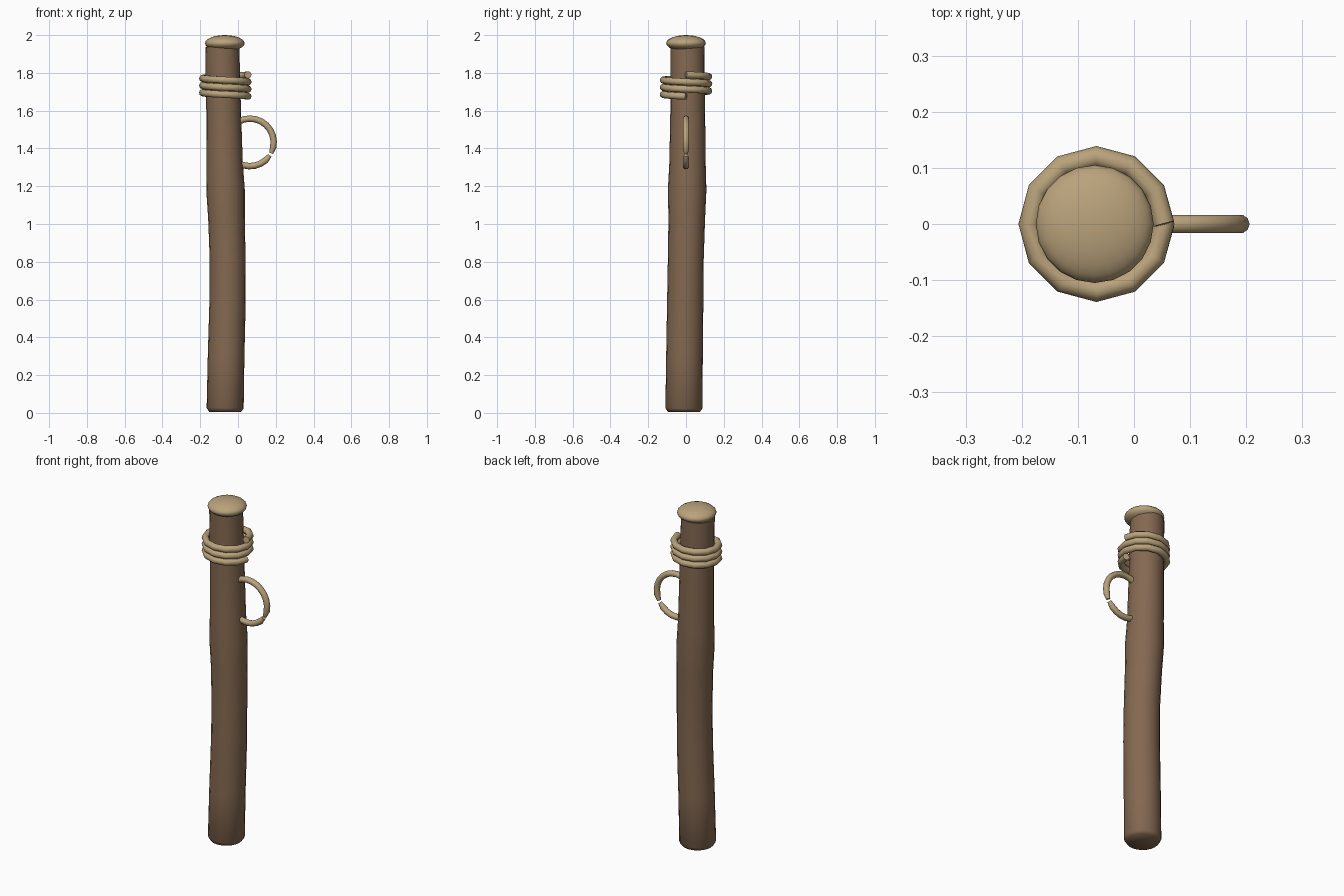
import bpy, bmesh, math
from mathutils import Vector

cube = bpy.data.objects.get("Cube")
if cube:
    bpy.data.objects.remove(cube, do_unlink=True)


def material(name, rgb):
    m = bpy.data.materials.new(name)
    m.use_nodes = True
    m.diffuse_color = (*rgb, 1)
    m.node_tree.nodes["Principled BSDF"].inputs["Base Color"].default_value = (*rgb, 1)
    return m


WOOD = material("brown wood", (0.23, 0.14, 0.082))
ROPE = material("tan rope", (0.49, 0.365, 0.2))


def sweep(name, path, radii, sides, mat, up, angle=60):
    """Closed tube of the given radii along a path; up is never parallel to it."""
    bm = bmesh.new()
    path = [Vector(p) for p in path]
    rings = []
    for i, (p, r) in enumerate(zip(path, radii)):
        t = (path[min(i + 1, len(path) - 1)] - path[max(i - 1, 0)]).normalized()
        u = t.cross(Vector(up)).normalized()
        v = u.cross(t)
        rings.append([bm.verts.new(p + r * (u * math.cos(a) + v * math.sin(a)))
                      for a in (math.tau * k / sides for k in range(sides))])
    for a, b in zip(rings, rings[1:]):
        for k in range(sides):
            n = (k + 1) % sides
            bm.faces.new((a[k], a[n], b[n], b[k]))
    bm.faces.new(rings[0])
    bm.faces.new(rings[-1])
    bmesh.ops.recalc_face_normals(bm, faces=bm.faces)
    mesh = bpy.data.meshes.new(name)
    bm.to_mesh(mesh)
    bm.free()
    ob = bpy.data.objects.new(name, mesh)
    bpy.context.collection.objects.link(ob)
    mesh.materials.append(mat)
    smooth(ob, angle)
    return ob


def smooth(ob, angle):
    bpy.ops.object.select_all(action="DESELECT")
    ob.select_set(True)
    bpy.context.view_layer.objects.active = ob
    bpy.ops.object.shade_smooth_by_angle(angle=math.radians(angle))


# Gently crooked wooden post: x, y, z, radius
post = [(-0.068, -0.011, 0.006, 0.085), (-0.068, -0.011, 0.025, 0.098),
        (-0.063, -0.008, 0.3, 0.097), (-0.055, -0.004, 0.6, 0.096),
        (-0.055, -0.001, 0.82, 0.095), (-0.061, 0.004, 1.03, 0.097),
        (-0.066, 0.006, 1.18, 0.102), (-0.071, 0.008, 1.33, 0.096),
        (-0.076, 0.009, 1.6, 0.092), (-0.083, 0.008, 1.94, 0.09)]
sweep("post", [p[:3] for p in post], [p[3] for p in post], 20, WOOD, (0, 1, 0))

# Flattened domed cap
bpy.ops.mesh.primitive_uv_sphere_add(segments=20, ring_count=12, location=(-0.07, 0, 1.957))
cap = bpy.context.object
cap.name = "cap"
cap.scale = (0.105, 0.105, 0.043)
cap.data.materials.append(ROPE)
smooth(cap, 60)

# Three turns of rope, twelve straight pieces per turn
turns, steps = 3, 12
coil = []
for i in range(turns * steps + 1):
    a = -math.tau * i / steps
    coil.append((-0.067 + 0.12 * math.cos(a), 0.12 * math.sin(a), 1.676 + 0.038 * i / steps))
sweep("rope_coil", coil, [0.019] * len(coil), 10, ROPE, (0, 0, 1))

# Rope ring through the post, narrowing where its ends meet
count = 24
loop = []
for i in range(count + 1):
    a = math.radians(-27 + 354 * i / count)
    loop.append((0.063 + 0.126 * math.cos(a), 0, 1.432 + 0.126 * math.sin(a)))
radii = [0.011] + [0.017] * (count - 1) + [0.011]
sweep("rope_ring", loop, radii, 10, ROPE, (0, 1, 0))
